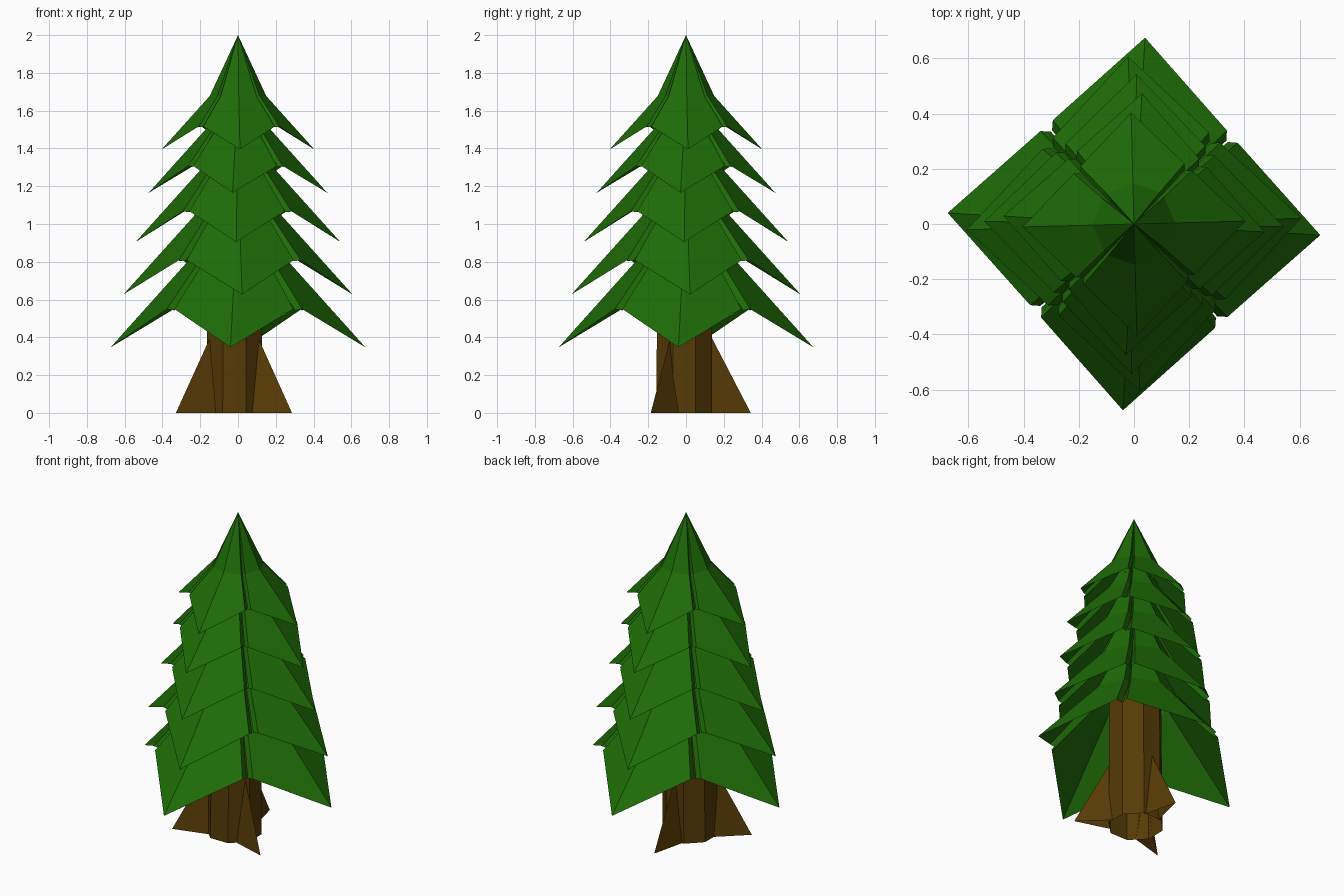
import bpy, bmesh, math
from mathutils import Vector, Matrix

if "Cube" in bpy.data.objects:
    bpy.data.objects.remove(bpy.data.objects["Cube"])


def material(name, rgb):
    m = bpy.data.materials.new(name)
    m.diffuse_color = (*rgb, 1)
    m.use_nodes = True
    m.node_tree.nodes["Principled BSDF"].inputs["Base Color"].default_value = m.diffuse_color
    return m


GREEN = material("needle green", (0.013, 0.15, 0.002))
BROWN = material("bark brown", (0.095, 0.043, 0.002))


def finish(name, bm, mat):
    me = bpy.data.meshes.new(name)
    bm.to_mesh(me)
    bm.free()
    me.materials.append(mat)
    ob = bpy.data.objects.new(name, me)
    bpy.context.collection.objects.link(ob)
    return ob


# One drooping bough, a folded sheet: ridge, two side panels, a bend and a peak,
# with side folds that tuck in until they meet the neighbouring bough
# (unit radius, heights relative to the tip)
POINTS = {"tip": (1, 0, 0), "bend": (.37, 0, .7), "peak": (0, 0, 1.5),
          "cl": (.53, .467, .3), "cr": (.53, -.467, .3),
          "bl": (.275, .235, .7), "br": (.275, -.235, .7),
          "icl": (.475, .468, .29), "icr": (.475, -.468, .29),
          "ibl": (.205, .204, .69), "ibr": (.205, -.204, .69)}
HALF = ["tip c? b? bend", "bend b? peak", "c? ic? ib? b?", "b? ib? peak"]


def add_bough(bm, radius, tip_z, angle, peak_z):
    rot = Matrix.Rotation(angle, 3, 'Z')
    v = {}
    for key, p in POINTS.items():
        co = rot @ (Vector(p) * radius) + Vector((0, 0, tip_z))
        if key == "peak":
            co.z = peak_z
        v[key] = bm.verts.new(co)
    for side in "lr":
        for f in HALF:
            keys = f.replace("?", side).split()
            bm.faces.new([v[k] for k in (keys if side == "l" else keys[::-1])])


# Foliage tiers: radius, tip height, twist in degrees, peak height
TIERS = [(.676, .347, -3.4, 1.33), (.607, .627, 2, 1.5), (.542, .905, -1, 1.68),
         (.474, 1.165, -3.5, 1.8), (.404, 1.395, 1.5, 2.0)]
for i, (r, z, twist, peak) in enumerate(TIERS):
    bm = bmesh.new()
    for k in range(4):
        add_bough(bm, r, z, math.radians(twist + 90 * k), peak)
    finish(f"foliage_tier_{i + 1}", bm, GREEN)

# Trunk: eight-sided and open below, nearly straight up into the foliage
CENTRE = Vector((-.02, -.01, 0))
bm = bmesh.new()
rings = []
for z, r, shift in ((0, .16, 1), (.75, .155, .8), (1.6, .11, 0)):
    rings.append([bm.verts.new(CENTRE * shift + Vector((r * math.cos(a), r * math.sin(a), z)))
                  for a in (math.radians(22.5 + 45 * k) for k in range(8))])
for lo, hi in zip(rings, rings[1:]):
    for k in range(8):
        bm.faces.new((lo[k], lo[(k + 1) % 8], hi[(k + 1) % 8], hi[k]))
finish("trunk", bm, BROWN)

# Three flared roots, open below like the trunk
for i, deg in enumerate((90, 209, 330)):
    rot = Matrix.Rotation(math.radians(deg), 3, 'Z')
    bm = bmesh.new()
    tip, top, left, right = (bm.verts.new(CENTRE + rot @ Vector(p)) for p in
                             ((.353, 0, 0), (.14, 0, .41), (.14, .05, 0), (.14, -.05, 0)))
    bm.faces.new((tip, left, top))
    bm.faces.new((tip, top, right))
    finish(f"root_{i + 1}", bm, BROWN)
